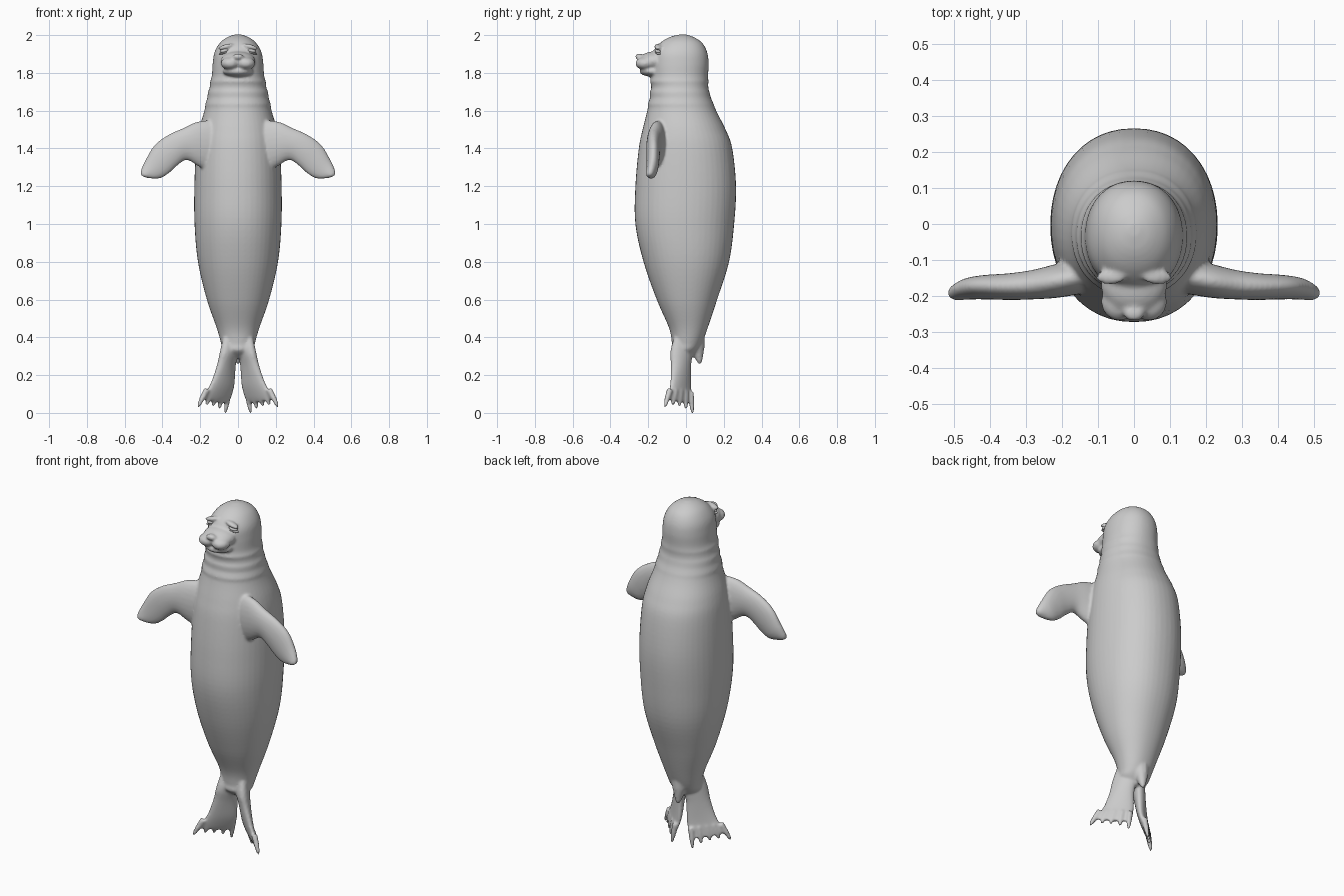
import bpy, bmesh, math
from mathutils import Vector, Matrix

cube = bpy.data.objects.get("Cube")
if cube:
    bpy.data.objects.remove(cube, do_unlink=True)

grey = bpy.data.materials.new("seal grey")
grey.use_nodes = True
grey.diffuse_color = (0.6, 0.6, 0.6, 1)
grey.node_tree.nodes["Principled BSDF"].inputs["Base Color"].default_value = grey.diffuse_color


def smooth_rows(rows, steps):
    """Catmull-Rom interpolation of rows of numbers."""
    out = []
    for i in range(len(rows) - 1):
        a, b, c, d = (rows[max(i - 1, 0)], rows[i], rows[i + 1], rows[min(i + 2, len(rows) - 1)])
        for k in range(steps):
            t = k / steps
            out.append([q + t / 2 * (r - p + t * (2 * p - 5 * q + 4 * r - s + t * (3 * (q - r) + s - p)))
                        for p, q, r, s in zip(a, b, c, d)])
    return out + [list(rows[-1])]


def loft(bm, rings):
    loops = [[bm.verts.new(p) for p in ring] for ring in rings]
    n = len(loops[0])
    for a, b in zip(loops, loops[1:]):
        for i in range(n):
            bm.faces.new((a[i], a[(i + 1) % n], b[(i + 1) % n], b[i]))
    bm.faces.new(loops[0])
    bm.faces.new(loops[-1])


def blade(bm, rows, normal, side, n=24):
    """Flat limb: each row is leading point, trailing point, half thickness."""
    rings = []
    for r in smooth_rows(rows, 5):
        a, b = Vector(r[:3]), Vector(r[3:6])
        ring = []
        for i in range(n):
            t = math.tau * i / n
            p = (a + b) / 2 + (a - b) / 2 * math.cos(t) + Vector(normal) * r[6] * math.sin(t)
            ring.append((p.x * side, p.y, p.z))
        rings.append(ring)
    loft(bm, rings)


def ball(bm, pos, size, tilt=0):
    m = Matrix.Translation(pos) @ Matrix.Rotation(tilt, 4, 'Y') @ Matrix.Diagonal((*size, 1))
    bmesh.ops.create_uvsphere(bm, u_segments=32, v_segments=20, radius=1, matrix=m)


def spike(bm, start, end, r1, r2):
    start, end = Vector(start), Vector(end)
    d = end - start
    turn = d.to_track_quat('Z', 'Y')
    loft(bm, [[start + d * t + turn @ Vector((r * math.cos(a), r * math.sin(a), 0))
               for a in (math.tau * i / 12 for i in range(12))]
              for t, r in ((0, r1), (0.5, (r1 + r2) * 0.55), (0.9, r2), (1, r2 * 0.4))])


def finish(bm, name):
    bmesh.ops.recalc_face_normals(bm, faces=bm.faces)
    for f in bm.faces:
        f.smooth = True
    me = bpy.data.meshes.new(name)
    bm.to_mesh(me)
    bm.free()
    me.materials.append(grey)
    ob = bpy.data.objects.new(name, me)
    bpy.context.collection.objects.link(ob)
    return ob


bm = bmesh.new()

# Torso, neck and skull: height, half width, front y, back y
torso = [(0.29, 0.03, -0.03, 0.03), (0.33, 0.08, -0.075, 0.06), (0.37, 0.09, -0.075, 0.085),
         (0.45, 0.113, -0.09, 0.115), (0.6, 0.165, -0.155, 0.165), (0.8, 0.212, -0.225, 0.228),
         (1.0, 0.23, -0.268, 0.255), (1.2, 0.231, -0.268, 0.265), (1.4, 0.222, -0.25, 0.245),
         (1.5, 0.207, -0.23, 0.21), (1.6, 0.178, -0.205, 0.16), (1.7, 0.155, -0.185, 0.122),
         (1.78, 0.139, -0.185, 0.117), (1.85, 0.134, -0.185, 0.12), (1.91, 0.124, -0.175, 0.112),
         (1.96, 0.095, -0.135, 0.085), (1.99, 0.055, -0.085, 0.04), (2.003, 0.015, -0.035, 0.0)]
rings = []
for z, w, front, back in smooth_rows(torso, 6):
    # Soft skin folds round the neck
    fold = sum(0.007 * math.exp(-((z - c) / 0.013) ** 2) for c in (1.64, 1.695, 1.755))
    mid, depth = (front + back) / 2, (back - front) / 2
    ring = []
    for i in range(48):
        a = math.tau * i / 48
        c, s = math.cos(a), math.sin(a)
        k = fold * (0.65 - 0.35 * s)
        ring.append(((w + k) * math.copysign(abs(c) ** 0.92, c),
                     mid + (depth + k) * math.copysign(abs(s) ** 0.95, s), z))
    rings.append(ring)
loft(bm, rings)

# Muzzle bridge, lower jaw and nose
ball(bm, (0, -0.165, 1.862), (0.092, 0.085, 0.052))
ball(bm, (0, -0.175, 1.808), (0.082, 0.072, 0.028))
ball(bm, (0, -0.248, 1.886), (0.03, 0.022, 0.016))

# Front flippers: leading edge, trailing edge, half thickness
front_flipper = [(0.06, -0.13, 1.55, 0.08, -0.13, 1.24, 0.05), (0.2, -0.155, 1.545, 0.2, -0.155, 1.3, 0.048),
                 (0.29, -0.168, 1.508, 0.27, -0.168, 1.338, 0.041),
                 (0.37, -0.172, 1.472, 0.32, -0.175, 1.31, 0.037),
                 (0.44, -0.172, 1.42, 0.37, -0.178, 1.265, 0.034),
                 (0.487, -0.176, 1.345, 0.42, -0.182, 1.24, 0.03),
                 (0.514, -0.188, 1.285, 0.475, -0.192, 1.243, 0.021),
                 (0.517, -0.194, 1.262, 0.497, -0.196, 1.248, 0.012)]
# Hind flippers, fanned towards the toes
hind_flipper = [(0.07, -0.05, 0.42, 0.0, 0.03, 0.42, 0.03), (0.088, -0.075, 0.33, 0.003, 0.03, 0.33, 0.038),
                (0.108, -0.075, 0.25, 0.016, 0.022, 0.25, 0.032),
                (0.142, -0.08, 0.16, 0.02, 0.025, 0.15, 0.025),
                (0.175, -0.09, 0.1, 0.035, 0.03, 0.085, 0.018),
                (0.188, -0.095, 0.07, 0.055, 0.03, 0.05, 0.012)]
toe_tips = [(0.213, -0.112, 0.03), (0.168, -0.07, 0.04), (0.134, -0.035, 0.035),
            (0.1, 0.0, 0.022), (0.068, 0.035, -0.003)]
for side in (-1, 1):
    blade(bm, front_flipper, (0, 1, 0), side)
    blade(bm, hind_flipper, (0.65, 0.76, 0), side)
    for i, tip in enumerate(toe_tips):
        t = i / 4
        base = Vector((0.165 - 0.115 * t, -0.085 + 0.11 * t, 0.125 - 0.015 * t))
        spike(bm, (base.x * side, base.y, base.z), (tip[0] * side, *tip[1:]), 0.017, 0.01)
    # Whisker pads and brows
    ball(bm, (0.041 * side, -0.216, 1.85), (0.05, 0.052, 0.034))
    ball(bm, (0.066 * side, -0.148, 1.938), (0.042, 0.02, 0.013), 0.3 * side)

# Tail
spike(bm, (0, 0.045, 0.43), (0, 0.075, 0.258), 0.055, 0.016)

body = finish(bm, "seal_body")
remesh = body.modifiers.new("blend parts", 'REMESH')
remesh.mode = 'VOXEL'
remesh.voxel_size = 0.0075
remesh.use_smooth_shade = True
soften = body.modifiers.new("soften skin", 'SMOOTH')
soften.factor = 0.5
soften.iterations = 5

# Eyes with narrow lids
for side, label in ((-1, "right"), (1, "left")):
    bm = bmesh.new()
    ball(bm, (0.07 * side, -0.146, 1.918), (0.026, 0.019, 0.012), 0.25 * side)
    finish(bm, label + "_eye")
    bm = bmesh.new()
    ball(bm, (0.07 * side, -0.145, 1.906), (0.032, 0.018, 0.006), 0.2 * side)
    finish(bm, label + "_lower_lid")
